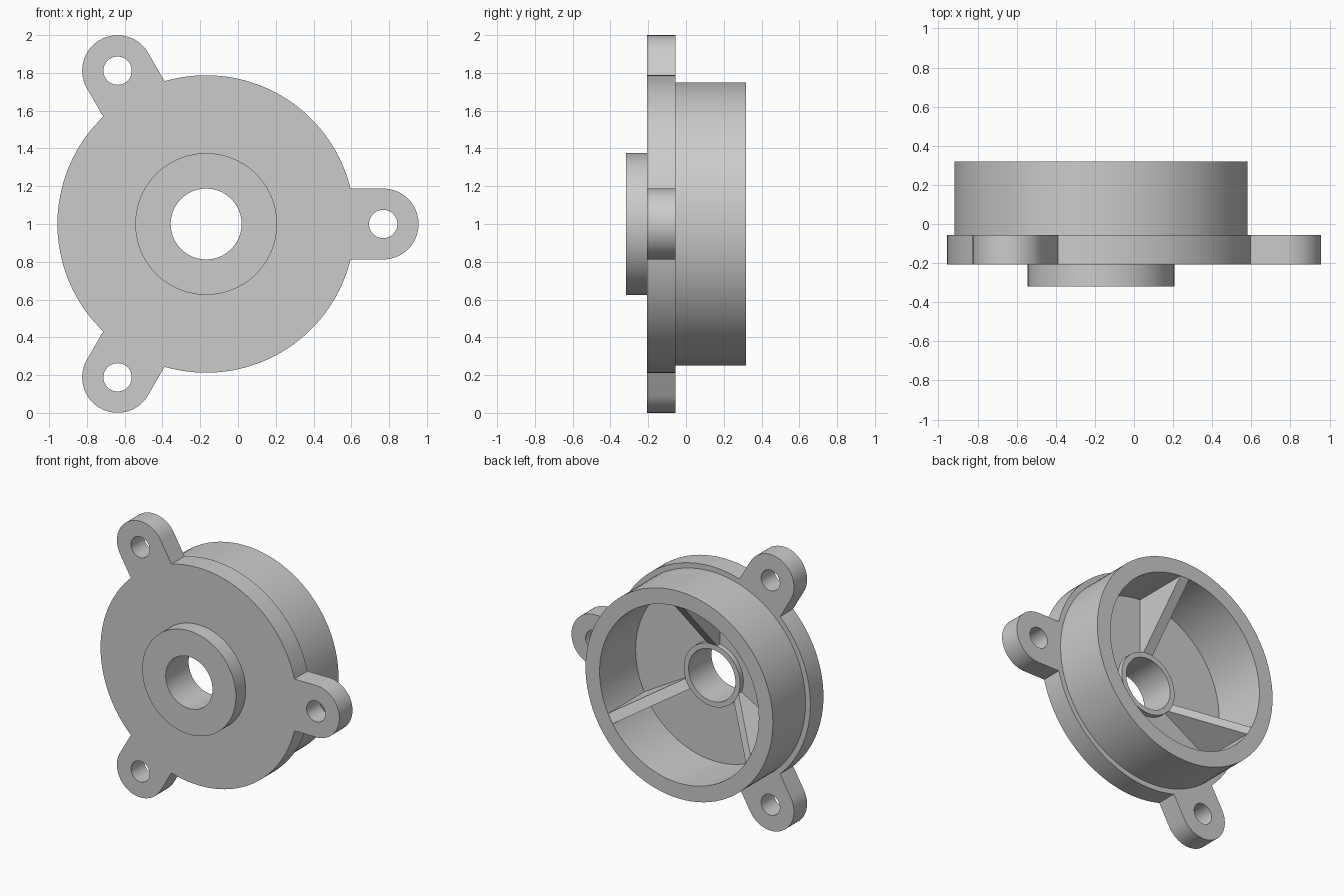
import bpy, bmesh, math
from mathutils import Matrix, Vector

cube = bpy.data.objects.get("Cube")
if cube:
    bpy.data.objects.remove(cube, do_unlink=True)

U = 0.0075                            # design unit
CENTRE = Matrix.Translation((-22.5 * U, 0, 1))
SEGMENTS = 96

# Radii
BORE, HUB, BOSS = 25 * U, 30 * U, 50 * U
CAVITY, RING, FLANGE = 85 * U, 100 * U, 105 * U
LUG, LUG_HOLE, LUG_DIST = 25 * U, 10 * U, 125 * U

# Depths along the axis, front to back
FRONT, BACK = -42.5 * U, 42.5 * U
FLANGE_FRONT = FRONT + 15 * U
FLANGE_BACK = FLANGE_FRONT + 20 * U
FLOOR = FLANGE_BACK - 5 * U
RIB_HALF = 5 * U

grey = bpy.data.materials.new("plain_grey")
grey.use_nodes = True
colour = (0.6, 0.6, 0.6, 1)
grey.diffuse_color = colour
grey.node_tree.nodes["Principled BSDF"].inputs["Base Color"].default_value = colour


def finish(bm, name):
    """Turn a bmesh into a placed, shaded object."""
    bmesh.ops.recalc_face_normals(bm, faces=bm.faces)
    mesh = bpy.data.meshes.new(name)
    bm.to_mesh(mesh)
    bm.free()
    mesh.materials.append(grey)
    obj = bpy.data.objects.new(name, mesh)
    bpy.context.collection.objects.link(obj)
    bpy.ops.object.select_all(action="DESELECT")
    obj.select_set(True)
    bpy.context.view_layer.objects.active = obj
    bpy.ops.object.shade_smooth_by_angle(angle=math.radians(30))
    return obj


def edge_loop(bm, points):
    verts = [bm.verts.new(p) for p in points]
    return [bm.edges.new((a, b)) for a, b in zip(verts, verts[1:] + verts[:1])]


def extrude(bm, faces, offset):
    result = bmesh.ops.extrude_face_region(bm, geom=faces)
    moved = [v for v in result["geom"] if isinstance(v, bmesh.types.BMVert)]
    bmesh.ops.translate(bm, verts=moved, vec=offset)


def arc(cx, radius, start, end, steps, y):
    angles = [start + (end - start) * i / steps for i in range(steps + 1)]
    return [Vector((cx + radius * math.cos(a), y, radius * math.sin(a))) for a in angles]


def turned(angle):
    """Placement rotated about the housing axis."""
    return CENTRE @ Matrix.Rotation(-angle, 4, "Y")


# Housing: boss, flange, rear ring, cavity and hub as one lathed profile
profile = [
    (BORE, FRONT), (BOSS, FRONT), (BOSS, FLANGE_FRONT), (FLANGE, FLANGE_FRONT),
    (FLANGE, FLANGE_BACK), (RING, FLANGE_BACK), (RING, BACK), (CAVITY, BACK),
    (CAVITY, FLOOR), (HUB, FLOOR), (HUB, FLANGE_BACK), (BORE, FLANGE_BACK),
]
bm = bmesh.new()
edges = edge_loop(bm, [(r, y, 0) for r, y in profile])
bmesh.ops.spin(bm, geom=edges, cent=(0, 0, 0), axis=(0, 1, 0),
               angle=math.tau, steps=SEGMENTS, use_merge=True)
bmesh.ops.remove_doubles(bm, verts=bm.verts, dist=0.0001)
finish(bm, "housing").matrix_world = CENTRE

# Mounting lugs with bolt holes, evenly spaced round the flange
half_angle = math.asin(LUG / FLANGE)
for i, name in enumerate(("left_lug", "upper_right_lug", "lower_right_lug")):
    bm = bmesh.new()
    tip = arc(LUG_DIST, LUG, -math.pi / 2, math.pi / 2, 32, FLANGE_FRONT)
    root = arc(0, FLANGE * 0.999, half_angle, -half_angle, 8, FLANGE_FRONT)
    hole = arc(LUG_DIST, LUG_HOLE, 0, math.tau, 40, FLANGE_FRONT)[:-1]
    edges = edge_loop(bm, tip + root) + edge_loop(bm, hole)
    bmesh.ops.triangle_fill(bm, edges=edges, use_beauty=True, normal=(0, -1, 0))
    extrude(bm, bm.faces[:], (0, FLANGE_BACK - FLANGE_FRONT, 0))
    finish(bm, name).matrix_world = turned(i * math.tau / 3)

# Sloping ribs from the hub up to the rim of the ring
inner = HUB - U / 2
for i, name in enumerate(("top_rib", "lower_right_rib", "lower_left_rib")):
    bm = bmesh.new()
    outline = [(inner, FLOOR - U), (CAVITY, FLOOR - U), (CAVITY, BACK),
               (HUB, FLANGE_BACK), (inner, FLANGE_BACK)]
    face = bm.faces.new([bm.verts.new((r, y, -RIB_HALF)) for r, y in outline])
    extrude(bm, [face], (0, 0, 2 * RIB_HALF))
    finish(bm, name).matrix_world = turned(math.pi / 2 + i * math.tau / 3)
